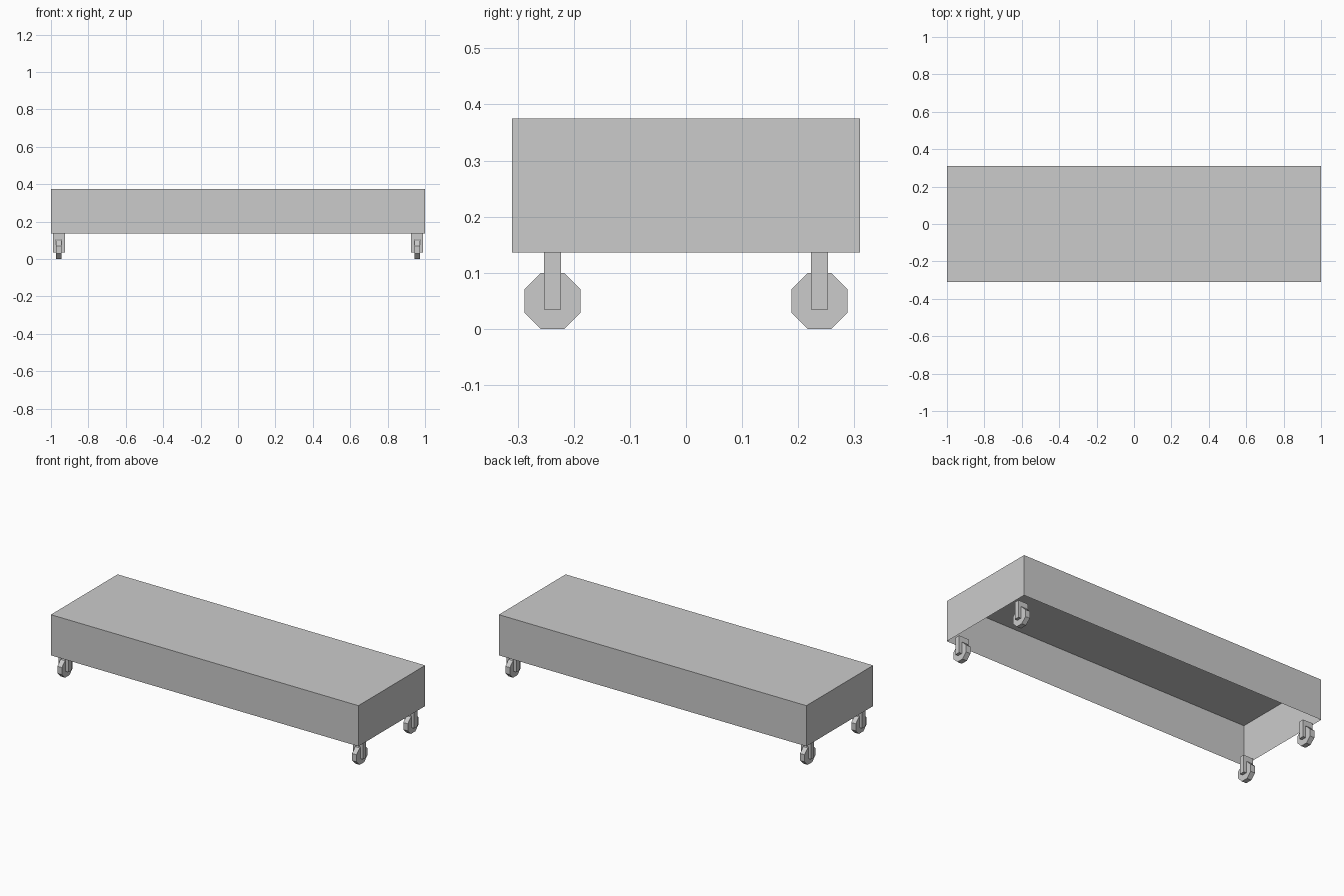
import bpy, bmesh, math
from mathutils import Matrix

cube = bpy.data.objects.get("Cube")
if cube:
    bpy.data.objects.remove(cube, do_unlink=True)

grey = bpy.data.materials.new("plain_grey")
grey.use_nodes = True
colour = (0.6, 0.6, 0.6, 1)
grey.diffuse_color = colour
grey.node_tree.nodes["Principled BSDF"].inputs["Base Color"].default_value = colour


def finish(name, bm):
    mesh = bpy.data.meshes.new(name)
    bm.to_mesh(mesh)
    bm.free()
    mesh.materials.append(grey)
    obj = bpy.data.objects.new(name, mesh)
    bpy.context.collection.objects.link(obj)
    return obj


def add_box(bm, size, centre):
    matrix = Matrix.Translation(centre) @ Matrix.Diagonal((*size, 1))
    return bmesh.ops.create_cube(bm, size=1, matrix=matrix)["verts"]


# Platform shell, open underneath
bm = bmesh.new()
add_box(bm, (2, 0.62, 0.239), (0, 0, 0.2555))
bm.normal_update()
bottom = [f for f in bm.faces if f.normal.z < -0.9]
bmesh.ops.delete(bm, geom=bottom, context="FACES_ONLY")
finish("platform", bm)


def fork(name, x, y):
    # Inverted U profile extruded along y
    outer, inner, low, arch, top = 0.032, 0.0145, 0.035, 0.104, 0.136
    half = [(inner, arch), (inner, low), (outer, low), (outer, top)]
    outline = half + [(-px, pz) for px, pz in reversed(half)]
    bm = bmesh.new()
    face = bm.faces.new([bm.verts.new((x + px, y - 0.015, pz)) for px, pz in outline])
    side = bmesh.ops.extrude_face_region(bm, geom=[face])["geom"]
    verts = [v for v in side if isinstance(v, bmesh.types.BMVert)]
    bmesh.ops.translate(bm, verts=verts, vec=(0, 0.03, 0))
    bmesh.ops.recalc_face_normals(bm, faces=bm.faces)
    finish(name, bm)


def wheel(name, x, y):
    # Octagonal wheel resting on a flat side
    apothem = 0.05
    radius = apothem / math.cos(math.pi / 8)
    matrix = (Matrix.Translation((x, y, apothem))
              @ Matrix.Rotation(math.pi / 2, 4, "Y")
              @ Matrix.Rotation(math.pi / 8, 4, "Z"))
    bm = bmesh.new()
    bmesh.ops.create_cone(bm, cap_ends=True, segments=8, radius1=radius,
                          radius2=radius, depth=0.029, matrix=matrix)
    finish(name, bm)


# Four corner casters
for side, x in (("left", 0.958), ("right", -0.958)):
    for end, y in (("front", -0.238), ("back", 0.238)):
        fork(f"{end}_{side}_caster_fork", x, y)
        wheel(f"{end}_{side}_caster_wheel", x, y)
